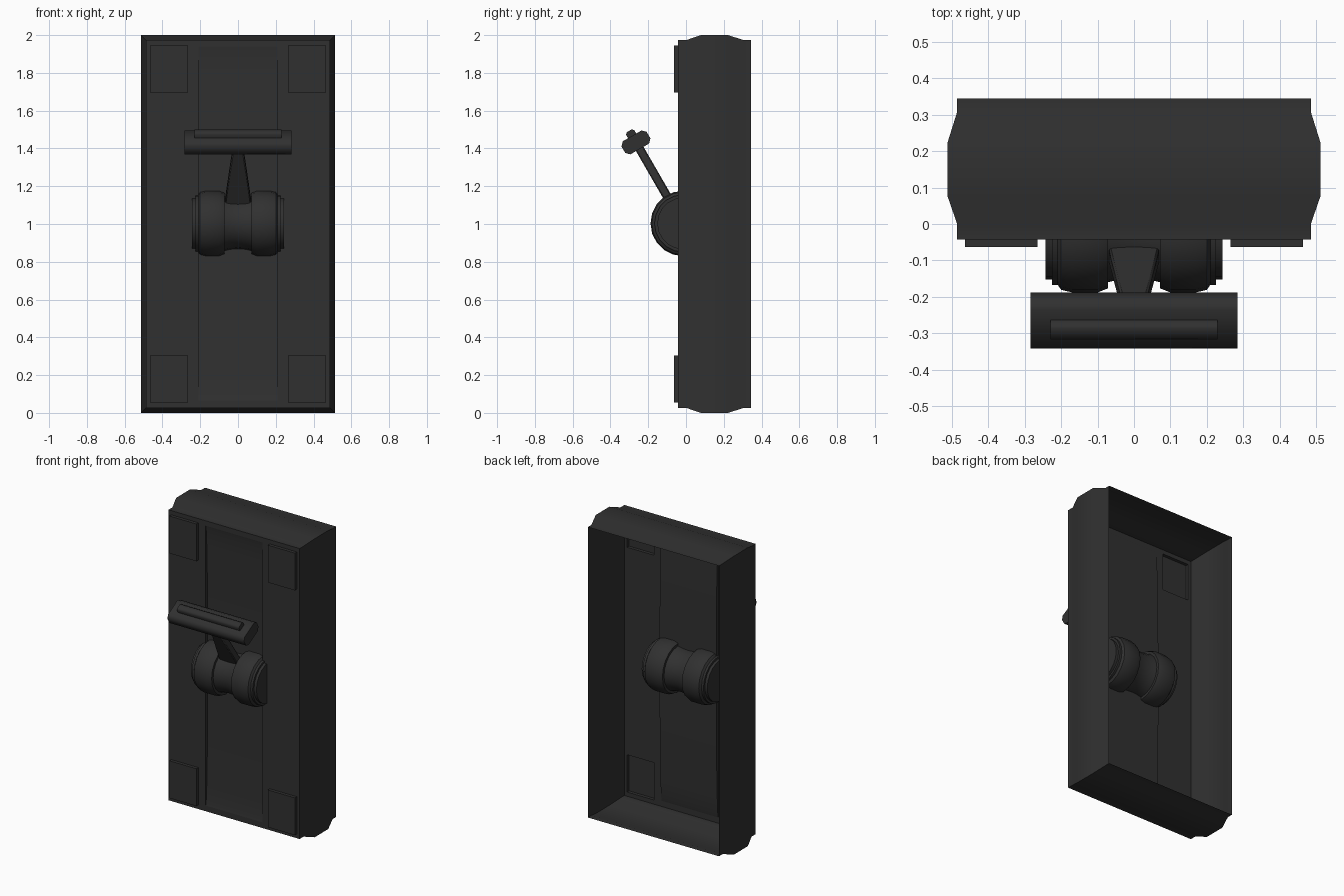
import bpy, bmesh, math
from mathutils import Matrix, Vector

if "Cube" in bpy.data.objects:
    bpy.data.objects.remove(bpy.data.objects["Cube"])

dark = bpy.data.materials.new("dark_plastic")
dark.diffuse_color = (0.03, 0.03, 0.03, 1)
dark.use_nodes = True
dark.node_tree.nodes["Principled BSDF"].inputs["Base Color"].default_value = dark.diffuse_color


def make(name, bm, angle=40, normals=True):
    bmesh.ops.remove_doubles(bm, verts=bm.verts, dist=1e-5)
    if normals:
        bmesh.ops.recalc_face_normals(bm, faces=bm.faces)
    me = bpy.data.meshes.new(name)
    bm.to_mesh(me)
    bm.free()
    ob = bpy.data.objects.new(name, me)
    bpy.context.collection.objects.link(ob)
    me.materials.append(dark)
    bpy.ops.object.select_all(action='DESELECT')
    ob.select_set(True)
    bpy.context.view_layer.objects.active = ob
    bpy.ops.object.shade_smooth_by_angle(angle=math.radians(angle))
    return ob


def quad(bm, pts):
    return bm.faces.new([bm.verts.new(p) for p in pts])


def tray(bm, x0, x1, z0, z1, y):
    """Open box on the face plate with its floor at depth y (face plate at FACE)."""
    c = [(x0, z0), (x1, z0), (x1, z1), (x0, z1)]
    quad(bm, [(x, y, z) for x, z in c])
    for (xa, za), (xb, zb) in zip(c, c[1:] + c[:1]):
        quad(bm, [(xa, FACE, za), (xb, FACE, zb), (xb, y, zb), (xa, y, za)])


FACE = -0.042

# Bulging outer wall, open at the back
bm = bmesh.new()
profile = [(FACE, 0.0), (0.0, 0.0), (0.078, 0.027), (0.222, 0.027), (0.308, 0.0), (0.345, 0.0)]
rings = []
for y, o in profile:
    hx, hz = 0.486 + o, 0.973 + o
    rings.append([Vector((sx * hx, y, 1 + sz * hz))
                  for sx, sz in ((-1, -1), (1, -1), (1, 1), (-1, 1))])
for a, b in zip(rings, rings[1:]):
    for i in range(4):
        j = (i + 1) % 4
        quad(bm, [a[i], a[j], b[j], b[i]])
make("housing_wall", bm, normals=False)

# Face plate with openings for the slot and the four corner pads
PX, PZ = (0.265, 0.465), (0.055, 0.305)
SX, SZ = 0.21, (0.065, 1.94)
bm = bmesh.new()
xs = [-0.486, -PX[1], -PX[0], -SX, SX, PX[0], PX[1], 0.486]
zs = [0.027, PZ[0], SZ[0], PZ[1], 2 - PZ[1], SZ[1], 2 - PZ[0], 1.973]
for x0, x1 in zip(xs, xs[1:]):
    for z0, z1 in zip(zs, zs[1:]):
        x, z = abs(x0 + x1) / 2, (z0 + z1) / 2
        in_pad = PX[0] < x < PX[1] and PZ[0] < 1 - abs(z - 1) < PZ[1]
        in_slot = x < SX and SZ[0] < z < SZ[1]
        if not (in_pad or in_slot):
            quad(bm, [(x0, FACE, z0), (x1, FACE, z0), (x1, FACE, z1), (x0, FACE, z1)])
make("face_plate", bm, normals=False)

# Corner pads, hollow behind
for side, sx in (("left", -1), ("right", 1)):
    for level, z0 in (("lower", PZ[0]), ("upper", 2 - PZ[1])):
        bm = bmesh.new()
        x0, x1 = sorted((sx * PX[0], sx * PX[1]))
        tray(bm, x0, x1, z0, z0 + PZ[1] - PZ[0], -0.063)
        make(f"{level}_{side}_pad", bm)

# Shallow curved channel behind the slot
bm = bmesh.new()
n = 12
pts = []
for i in range(n + 1):
    t = -math.cos(math.pi * i / n)
    pts.append((FACE + 0.022 * math.sqrt(max(0, 1 - t * t)),
                (SZ[0] + SZ[1]) / 2 + t * (SZ[1] - SZ[0]) / 2))
for (ya, za), (yb, zb) in zip(pts, pts[1:]):
    quad(bm, [(-SX, ya, za), (SX, ya, za), (SX, yb, zb), (-SX, yb, zb)])
    for x in (-SX, SX):
        quad(bm, [(x, FACE, za), (x, ya, za), (x, yb, zb), (x, FACE, zb)])
make("slot_channel", bm)

# Pivot drum: two rounded wheels, a waisted hub and stepped end caps
half = [(0.0, 0.135), (0.04, 0.138), (0.072, 0.145), (0.072, 0.162), (0.1, 0.173),
        (0.17, 0.173), (0.2, 0.166), (0.21, 0.152), (0.225, 0.152), (0.225, 0.137),
        (0.243, 0.137), (0.243, 0.0)]
prof = [(-x, r) for x, r in reversed(half[1:])] + half
bm = bmesh.new()
vs = [bm.verts.new((x, -0.015, 1.003 + r)) for x, r in prof]
es = [bm.edges.new(p) for p in zip(vs, vs[1:])]
bmesh.ops.spin(bm, geom=vs + es, cent=(0, -0.015, 1.003), axis=(1, 0, 0),
               angle=2 * math.pi, steps=20)
make("pivot_drum", bm)


# Lever parts lie in a frame tilted 30 degrees towards the front
tilt = Matrix.Translation((0, -0.265, 1.432)) @ Matrix.Rotation(math.radians(30), 4, 'X')


def tilted_box(name, size, centre, bevel, segs=1, taper=1.0):
    bm = bmesh.new()
    bmesh.ops.create_cube(bm, size=1)
    for v in bm.verts:
        k = taper if v.co.z > 0 else 1
        v.co = Vector((v.co.x * size[0] * k, v.co.y * size[1], v.co.z * size[2])) + Vector(centre)
    bmesh.ops.bevel(bm, geom=bm.edges[:], offset=bevel, segments=segs, affect='EDGES')
    bm.transform(tilt)
    make(name, bm)


# Tapered arm
tilted_box("lever_arm", (0.145, 0.046, 0.36), (0, 0, -0.2), 0.006, 1, 0.36)

# Grip bar with long edges rounded, and a ridge on top
def grip(name, hx, hy, hz, cz, cut):
    bm = bmesh.new()
    sec = [(-hy, -hz + cut), (-hy + cut, -hz), (hy - cut, -hz), (hy, -hz + cut),
           (hy, hz - cut), (hy - cut, hz), (-hy + cut, hz), (-hy, hz - cut)]
    f = bm.faces.new([bm.verts.new((-hx, y, z + cz)) for y, z in sec])
    ext = bmesh.ops.extrude_face_region(bm, geom=[f], use_keep_orig=True)
    bmesh.ops.translate(bm, vec=(2 * hx, 0, 0),
                        verts=[e for e in ext["geom"] if isinstance(e, bmesh.types.BMVert)])
    bm.transform(tilt)
    make(name, bm, 50)


grip("grip_bar", 0.284, 0.077, 0.04, 0, 0.02)
grip("grip_ridge", 0.23, 0.025, 0.035, 0.036, 0.01)
